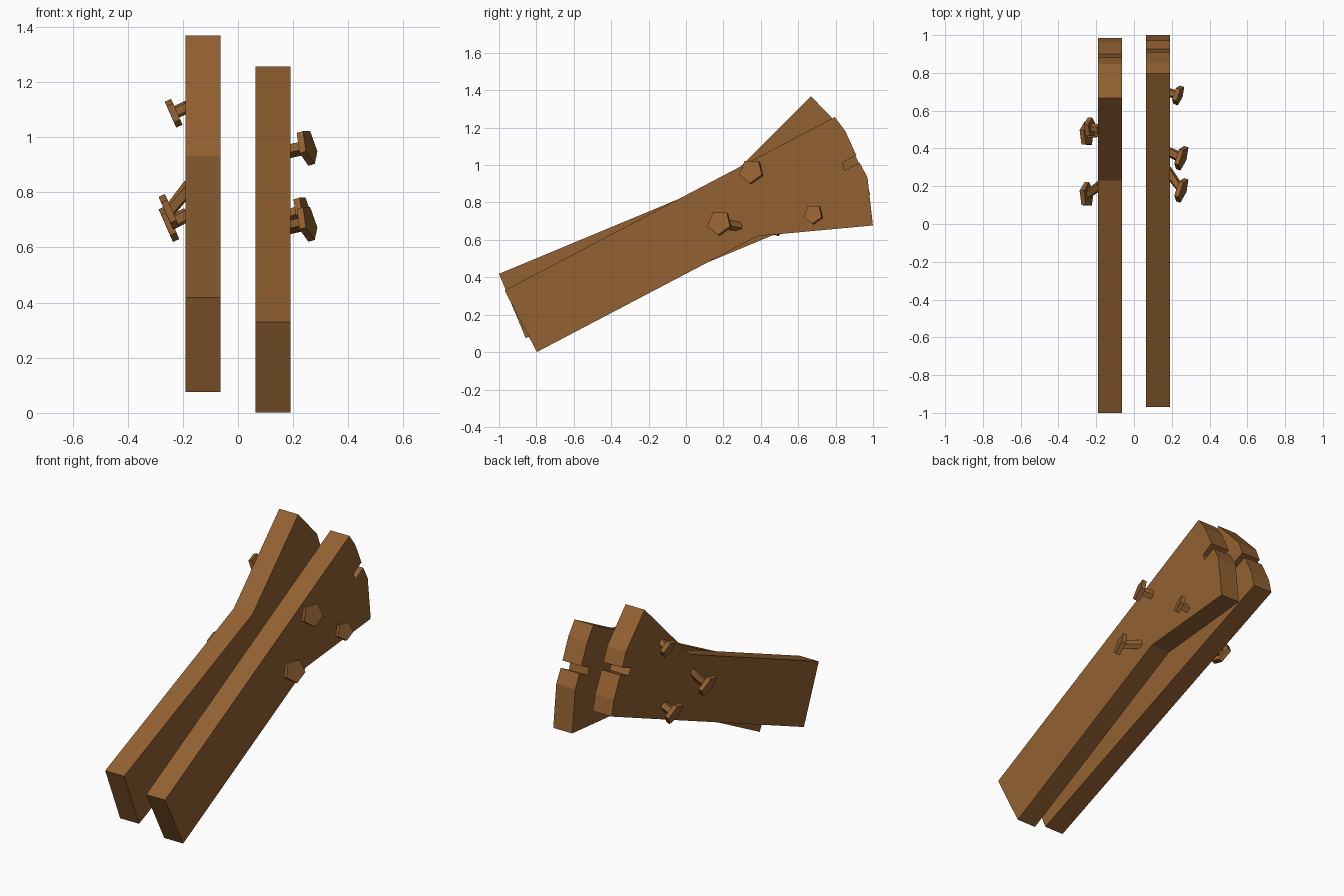
import bpy, bmesh, math
from mathutils import Vector

if "Cube" in bpy.data.objects:
    bpy.data.objects.remove(bpy.data.objects["Cube"])

wood = bpy.data.materials.new("brown_wood")
wood.diffuse_color = (0.29, 0.12, 0.032, 1)
wood.use_nodes = True
wood.node_tree.nodes["Principled BSDF"].inputs["Base Color"].default_value = wood.diffuse_color

INNER, THICK = 0.0635, 0.127

# plank outline: u along the plank, v across it (flared, notched end)
OUTLINE = [(0, 0), (0, 0.372), (1.333, 0.372), (1.905, 0.608), (1.999, 0.367),
           (1.998, 0.277), (1.908, 0.277), (1.918, 0.235), (2.001, 0.235),
           (2.009, 0.095), (1.994, 0)]

# nails: head centre, shaft foot (outward, u, v), head radius, shaft radius
NAILS = [((0.187, 1.464, 0.051), (0.12, 1.486, 0.080), 0.068, 0.027),
         ((0.170, 1.651, 0.409), (0.12, 1.655, 0.433), 0.054, 0.024),
         ((0.187, 1.185, 0.216), (0.11, 1.272, 0.282), 0.068, 0.027)]
HEAD_NORMAL = Vector((0.915, -0.16, -0.37)).normalized()
CORNER = Vector((0, -0.465, 0.885))


def mapper(side, origin, u_dir, v_dir):
    """Turn (outward, u, v) into world space."""
    def place(p):
        return Vector((side * (INNER + p[0]),
                       origin[0] + p[1] * u_dir[0] + p[2] * v_dir[0],
                       origin[1] + p[1] * u_dir[1] + p[2] * v_dir[1]))
    return place


def prism(name, ring_a, ring_b, place):
    """Closed solid between two matching rings."""
    bm = bmesh.new()
    a = [bm.verts.new(place(p)) for p in ring_a]
    b = [bm.verts.new(place(p)) for p in ring_b]
    bm.faces.new(a)
    bm.faces.new(b[::-1])
    n = len(a)
    for i in range(n):
        j = (i + 1) % n
        bm.faces.new((a[i], b[i], b[j], a[j]))
    bmesh.ops.recalc_face_normals(bm, faces=bm.faces)
    me = bpy.data.meshes.new(name)
    bm.to_mesh(me)
    bm.free()
    me.materials.append(wood)
    ob = bpy.data.objects.new(name, me)
    bpy.context.collection.objects.link(ob)


def pentagon(centre, axis, radius):
    x = (CORNER - axis * CORNER.dot(axis)).normalized()
    y = axis.cross(x)
    return [centre + radius * (math.cos(t) * x + math.sin(t) * y)
            for t in (math.tau * i / 5 for i in range(5))]


def build(label, place):
    # plank
    prism(label + "_plank", [(0, u, v) for u, v in OUTLINE],
          [(THICK, u, v) for u, v in OUTLINE], place)
    # bent nails with five-sided heads
    for i, (head, foot, r_head, r_shaft) in enumerate(NAILS, 1):
        head, foot = Vector(head), Vector(foot)
        half = HEAD_NORMAL * 0.0125
        prism(f"{label}_nail_head_{i}", pentagon(head - half, HEAD_NORMAL, r_head),
              pentagon(head + half, HEAD_NORMAL, r_head), place)
        axis = (head - foot).normalized()
        prism(f"{label}_nail_shaft_{i}", pentagon(foot, axis, r_shaft),
              pentagon(head, HEAD_NORMAL, r_shaft), place)


# the same plank twice: flare down on the right, flipped with flare up on the left
c, s = math.cos(math.radians(27.7)), math.sin(math.radians(27.7))
build("right", mapper(1, (-0.97, 0.330), (c, s), (s, -c)))
c, s = math.cos(math.radians(22.6)), math.sin(math.radians(22.6))
build("left", mapper(-1, (-0.857, 0.075), (c, s), (-s, c)))
